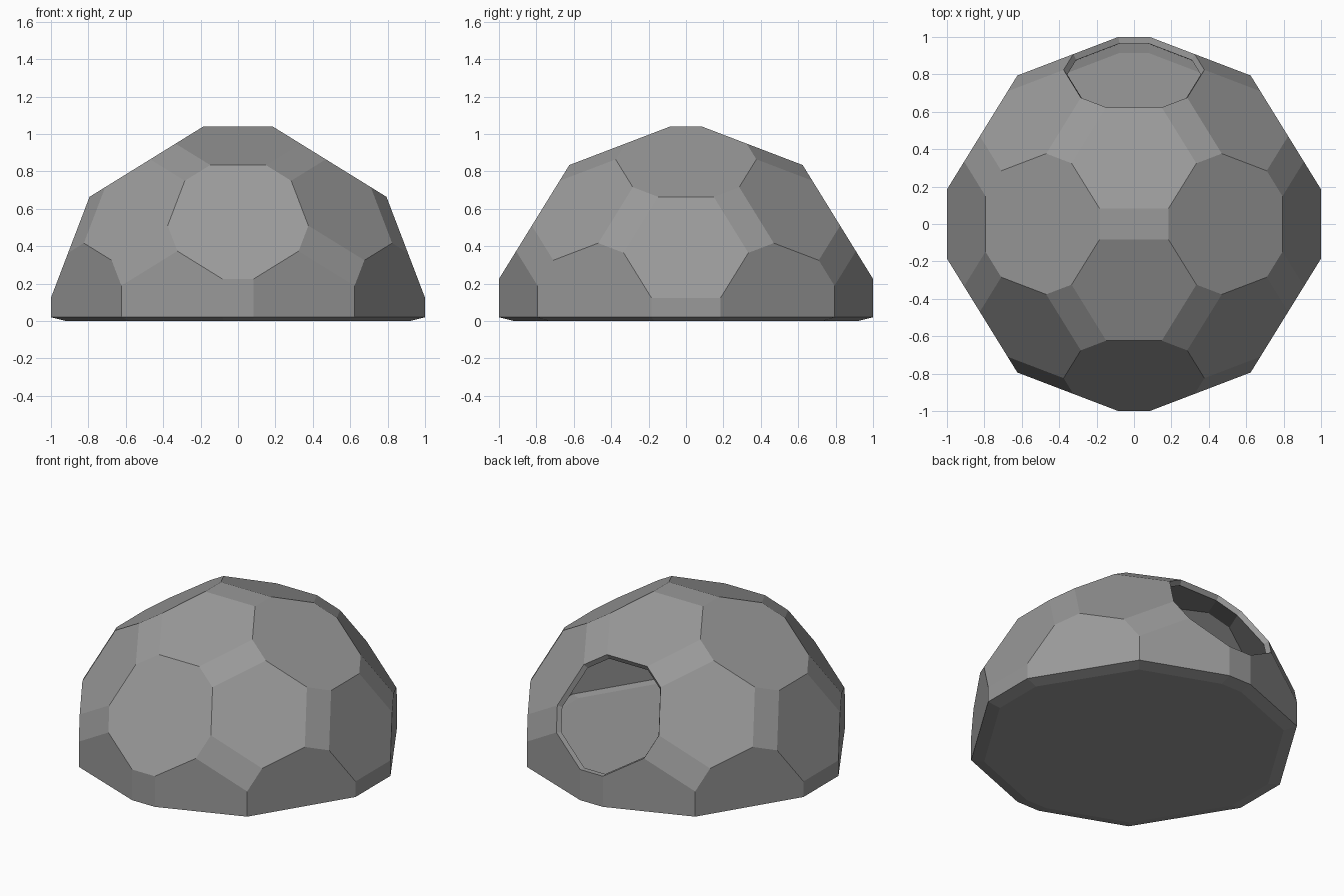
import bpy
import bmesh
from mathutils import Vector

old = bpy.data.objects.get("Cube")
if old:
    bpy.data.objects.remove(old, do_unlink=True)

PHI = (1 + 5 ** 0.5) / 2
CENTRE_Z = 0.04
RIM_Z = 0.02
WALL = 0.035

# Single stone-like grey
grey = bpy.data.materials.new("mid_grey")
grey.use_nodes = True
colour = (0.32, 0.32, 0.32, 1)
grey.diffuse_color = colour
grey.node_tree.nodes["Principled BSDF"].inputs["Base Color"].default_value = colour


def cyclic(a, b, c):
    return [Vector(p).normalized() for p in ((a, b, c), (c, a, b), (b, c, a))]


def mirror_orbit(seed):
    """All copies of a corner under icosahedral mirrors."""
    mirrors = cyclic(1, 0, 0) + cyclic(PHI, PHI * PHI, 1)
    found, queue = {}, [Vector(seed)]
    while queue:
        p = queue.pop()
        key = tuple(round(c, 3) + 0.0 for c in p)
        if key in found:
            continue
        found[key] = p
        queue += [p - 2 * p.dot(n) * n for n in mirrors]
    return found.values()


# Faceted ball of decagons, hexagons and rectangles
bm = bmesh.new()
for p in mirror_orbit((0.185, 0.084, 1.0)):
    bm.verts.new(p + Vector((0, 0, CENTRE_Z)))
bmesh.ops.convex_hull(bm, input=bm.verts[:])
bmesh.ops.dissolve_limit(bm, angle_limit=0.03, verts=bm.verts[:], edges=bm.edges[:])

# Cut to a dome
bmesh.ops.bisect_plane(bm, geom=bm.verts[:] + bm.edges[:] + bm.faces[:],
                       plane_co=(0, 0, RIM_Z), plane_no=(0, 0, 1), clear_inner=True)

# Shallow slanted rim and flat base
rim = [e for e in bm.edges if e.is_boundary]
ring = bmesh.ops.extrude_edge_only(bm, edges=rim)["geom"]
for v in ring:
    if isinstance(v, bmesh.types.BMVert):
        v.co = Vector((v.co.x * 0.92, v.co.y * 0.92, 0))
bmesh.ops.holes_fill(bm, edges=[e for e in ring if isinstance(e, bmesh.types.BMEdge)], sides=0)
bmesh.ops.recalc_face_normals(bm, faces=bm.faces[:])

# Doorway: open the upper decagon at the back
axis = Vector((0, PHI, 1)).normalized()
bm.normal_update()
door = max(bm.faces, key=lambda f: f.normal.dot(axis))
bmesh.ops.delete(bm, geom=[door], context="FACES")

mesh = bpy.data.meshes.new("dome_shell")
bm.to_mesh(mesh)
bm.free()
mesh.materials.append(grey)
dome = bpy.data.objects.new("dome_shell", mesh)
bpy.context.collection.objects.link(dome)

# Hollow interior
shell = dome.modifiers.new("wall_thickness", "SOLIDIFY")
shell.thickness = WALL
shell.offset = -1
shell.use_even_offset = True
shell.use_quality_normals = True
